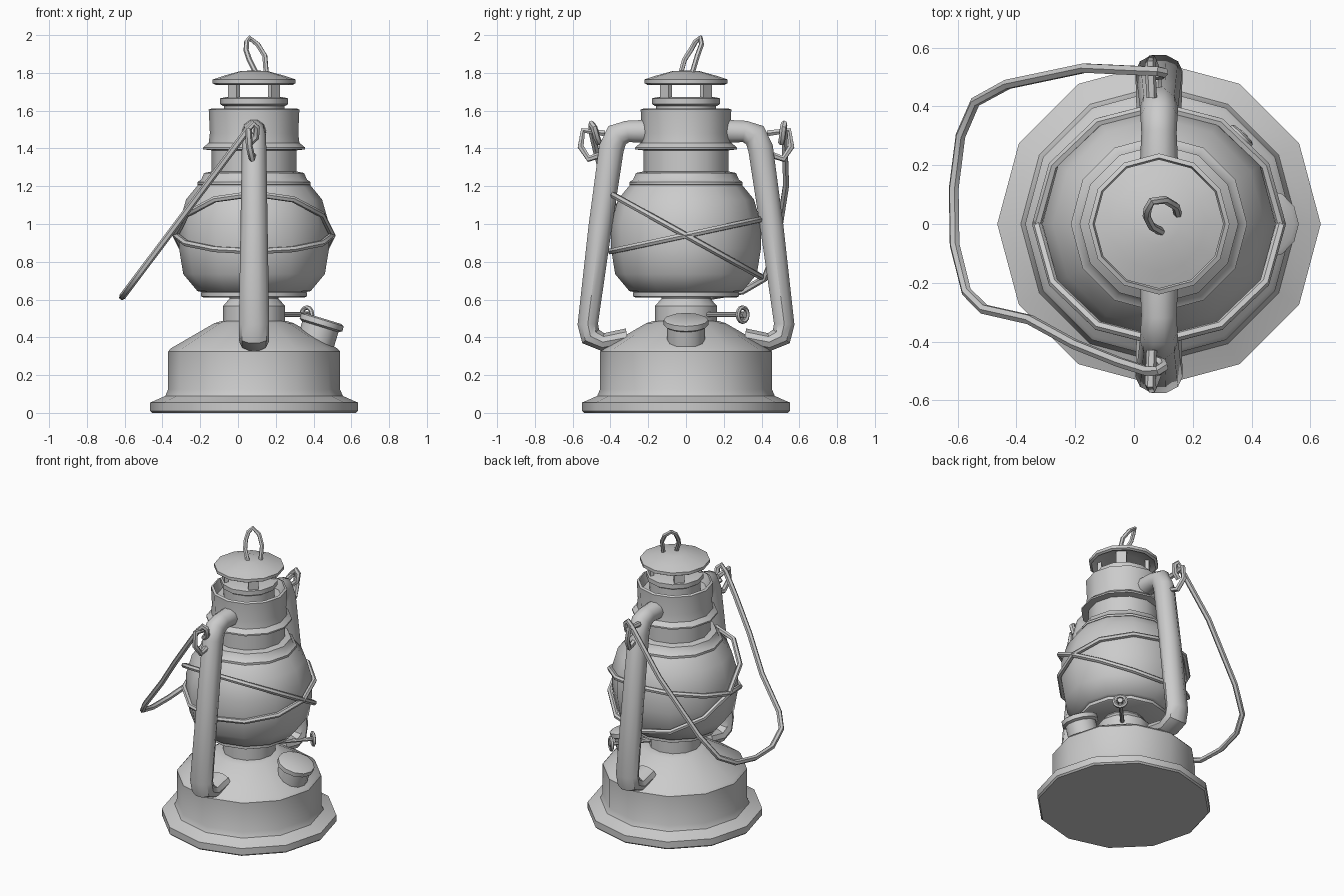
import bpy, bmesh
from math import sin, cos, tau, radians
from mathutils import Vector, Matrix

if "Cube" in bpy.data.objects:
    bpy.data.objects.remove(bpy.data.objects["Cube"])

CX = 0.085      # x position of the lantern's axis
SIDES = 12


def finish(obj, angle=38):
    bpy.ops.object.select_all(action='DESELECT')
    obj.select_set(True)
    bpy.context.view_layer.objects.active = obj
    if obj.type == 'CURVE':
        bpy.ops.object.convert(target='MESH')
    bpy.ops.object.shade_smooth_by_angle(angle=radians(angle))
    return bpy.context.view_layer.objects.active


def mesh_object(name, bm):
    bmesh.ops.recalc_face_normals(bm, faces=bm.faces)
    me = bpy.data.meshes.new(name)
    bm.to_mesh(me)
    bm.free()
    obj = bpy.data.objects.new(name, me)
    bpy.context.collection.objects.link(obj)
    return obj


def skin(name, rings, loop=False):
    """Join rings of points with quads and cap both ends."""
    bm = bmesh.new()
    rows = [[bm.verts.new(p) for p in ring] for ring in rings]
    n = len(rows[0])
    for a, b in zip(rows, rows[1:]):
        for i in range(n):
            j = (i + 1) % n
            bm.faces.new((a[i], a[j], b[j], b[i]))
    bm.faces.new(rows[0])
    bm.faces.new(rows[-1])
    return finish(mesh_object(name, bm))


def lathe(name, profile, sides=SIDES, matrix=Matrix.Translation((CX, 0, 0))):
    rings = [[matrix @ Vector((r * cos(tau * i / sides), r * sin(tau * i / sides), z))
              for i in range(sides)] for r, z in profile]
    return skin(name, rings)


def wire(name, points, radius, closed=False):
    cu = bpy.data.curves.new(name, 'CURVE')
    cu.dimensions = '3D'
    cu.bevel_depth = radius
    cu.bevel_resolution = 1
    cu.use_fill_caps = True
    sp = cu.splines.new('POLY')
    sp.points.add(len(points) - 1)
    for p, co in zip(sp.points, points):
        p.co = (*co, 1)
    sp.use_cyclic_u = closed
    obj = bpy.data.objects.new(name, cu)
    bpy.context.collection.objects.link(obj)
    return finish(obj, 50)


# Fuel tank with flared foot
lathe("fuel_tank", [(0.54, 0), (0.55, 0.01), (0.55, 0.055), (0.53, 0.063), (0.47, 0.09),
                    (0.455, 0.125), (0.455, 0.325), (0.44, 0.342), (0.21, 0.475), (0.17, 0.487)])
# Burner neck and plate
lathe("burner_neck", [(0.165, 0.46), (0.165, 0.565), (0.13, 0.605), (0.13, 0.625)])
lathe("burner_plate", [(0.27, 0.612), (0.28, 0.617), (0.28, 0.638), (0.26, 0.645)])
# Glass globe
lathe("globe", [(0.27, 0.638), (0.30, 0.645), (0.375, 0.735), (0.397, 0.87), (0.397, 1.0),
                (0.36, 1.13), (0.29, 1.215)])
# Collar over the globe
lathe("globe_collar", [(0.28, 1.205), (0.30, 1.208), (0.30, 1.222), (0.28, 1.235),
                       (0.265, 1.27), (0.225, 1.278)])
# Chimney with flared skirt and recessed top
lathe("chimney", [(0.225, 1.26), (0.225, 1.39), (0.27, 1.395), (0.27, 1.405), (0.24, 1.43),
                  (0.234, 1.48), (0.24, 1.605), (0.225, 1.612), (0.205, 1.55),
                  (0.16, 1.55), (0.16, 1.63)])
lathe("vent_ring", [(0.165, 1.625), (0.18, 1.635), (0.18, 1.665), (0.15, 1.672)])

# Vent posts
for k in range(4):
    bm = bmesh.new()
    bmesh.ops.create_cube(bm, size=1)
    a = tau * (k + 0.5) / 4
    bmesh.ops.transform(bm, verts=bm.verts, matrix=Matrix.Translation(
        (CX + 0.15 * cos(a), 0.15 * sin(a), 1.71)) @ Matrix.Rotation(a, 4, 'Z')
        @ Matrix.Diagonal((0.025, 0.065, 0.1, 1)))
    mesh_object(f"vent_post_{k + 1}", bm)

# Domed cap, hollow underneath
lathe("vent_cap", [(0.10, 1.757), (0.19, 1.75), (0.205, 1.737), (0.22, 1.745), (0.22, 1.765),
                   (0.16, 1.785), (0.07, 1.81), (0.02, 1.812)])

# Hanging loop on the cap
wire("hanging_loop", [(0.15, 0.03, 1.79), (0.142, 0.06, 1.89), (0.105, 0.082, 1.95),
                      (0.06, 0.077, 1.985), (0.046, 0.05, 1.965), (0.043, 0.025, 1.92),
                      (0.06, -0.008, 1.87), (0.10, -0.03, 1.79)], 0.014)

# Side tubes: y, z, half width in x, half thickness
TUBE = [(0.20, 1.49, 0.065, 0.065), (0.31, 1.49, 0.06, 0.06), (0.365, 1.47, 0.063, 0.07),
        (0.395, 1.40, 0.065, 0.07), (0.455, 0.98, 0.072, 0.065), (0.52, 0.47, 0.08, 0.057),
        (0.505, 0.405, 0.08, 0.06), (0.44, 0.375, 0.078, 0.05), (0.31, 0.40, 0.075, 0.05)]
for side, s in (("front", -1), ("back", 1)):
    pts = [Vector((CX, s * y, z)) for y, z, _, _ in TUBE]
    rings = []
    for i, p in enumerate(pts):
        d_in = (p - pts[max(i - 1, 0)]).normalized()
        d_out = (pts[min(i + 1, len(pts) - 1)] - p).normalized()
        t = (d_in + d_out).normalized()
        n = t.cross(Vector((1, 0, 0)))
        rx, ry = TUBE[i][2:]
        rings.append([p + Vector((rx * cos(tau * j / 10), 0, 0)) + n * ry * sin(tau * j / 10)
                      for j in range(10)])
    skin(f"{side}_tube", rings)
    # Ear that carries the bail
    wire(f"{side}_ear", [(0.06, s * 0.43, 1.48), (0.055, s * 0.545, 1.495),
                         (0.06, s * 0.558, 1.41), (0.075, s * 0.515, 1.345),
                         (0.08, s * 0.44, 1.37)], 0.018)

# Bail handle: hooked ends, resting to the left in a sloping plane
BAIL = [(0.05, 0.52), (-0.168, 0.53), (-0.43, 0.475), (-0.54, 0.415), (-0.59, 0.30),
        (-0.613, 0.12), (-0.61, -0.07), (-0.57, -0.23), (-0.51, -0.29), (-0.355, -0.325),
        (-0.20, -0.41), (-0.05, -0.47), (0.045, -0.50)]
path = [(x, y, 1.5 + 1.33 * (x - 0.053)) for x, y in BAIL]
hook = [(0.06, 1.43), (0.095, 1.46), (0.10, 1.51), (0.08, 1.53)]
back_hook = [(x, 0.505 + 0.015 * i / 3, z) for i, (x, z) in enumerate(hook)]
front_hook = [(x, -0.46 - 0.04 * i / 3, z) for i, (x, z) in enumerate(hook)]
wire("bail_handle", back_hook + path + front_hook[::-1], 0.018)

# Two crossing guard wires round the globe
for name, rise in (("guard_wire_upper", -0.22), ("guard_wire_lower", 0.085)):
    wire(name, [(CX + 0.415 * cos(tau * i / 12), 0.398 * sin(tau * i / 12),
                 0.94 + rise * sin(tau * i / 12)) for i in range(12)], 0.017, True)

# Filler spout and cap, tilted outward
spout = Matrix.Translation((0.445, 0, 0.485)) @ Matrix.Rotation(radians(17), 4, 'Y')
lathe("filler_spout", [(0.10, -0.2), (0.10, -0.03), (0.118, -0.02), (0.118, 0.008),
                       (0.10, 0.016)], 12, spout)

# Wick knob: shaft, rim and spokes
knob = (Matrix.Translation((CX, 0, 0.52)) @ Matrix.Rotation(radians(47), 4, 'Z')
        @ Matrix.Rotation(radians(90), 4, 'Y'))
lathe("knob_shaft", [(0.013, 0.12), (0.013, 0.40), (0.018, 0.40), (0.018, 0.425)], 8, knob)
rim = [knob @ Vector((0.038 * cos(tau * i / 12), 0.038 * sin(tau * i / 12), 0.41))
       for i in range(12)]
wire("knob_rim", rim, 0.012, True)
for k in range(3):
    wire(f"knob_spoke_{k + 1}", [knob @ Vector((0, 0, 0.41)), rim[k * 4]], 0.007)
